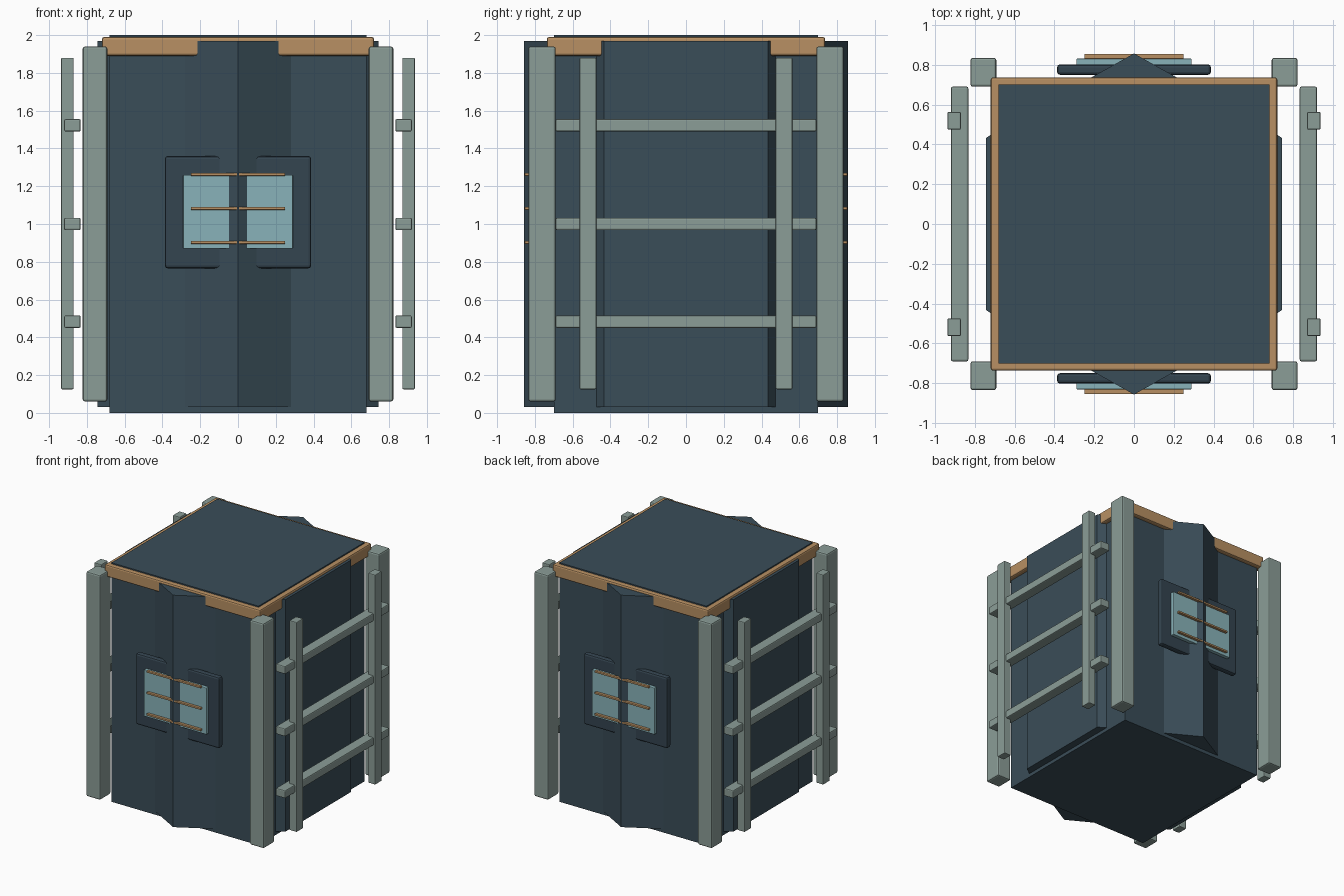
import bpy, bmesh

if "Cube" in bpy.data.objects:
    bpy.data.objects.remove(bpy.data.objects["Cube"])


def material(name, rgb):
    m = bpy.data.materials.new(name)
    m.diffuse_color = (*rgb, 1)
    m.use_nodes = True
    m.node_tree.nodes["Principled BSDF"].inputs["Base Color"].default_value = m.diffuse_color
    return m


NAVY = material("dark slate blue", (0.042, 0.074, 0.098))
PANEL = material("deep navy", (0.034, 0.058, 0.080))
GREY = material("grey green", (0.26, 0.34, 0.312))
TAN = material("tan", (0.48, 0.28, 0.125))
TEAL = material("pale teal", (0.25, 0.45, 0.49))


def prism(name, outline, z0, z1, mat, bevel=0.0):
    """Extrude a counter-clockwise xy outline from z0 to z1."""
    bm = bmesh.new()
    low = [bm.verts.new((x, y, z0)) for x, y in outline]
    high = [bm.verts.new((x, y, z1)) for x, y in outline]
    bm.faces.new(low[::-1])
    bm.faces.new(high)
    n = len(outline)
    for i in range(n):
        j = (i + 1) % n
        bm.faces.new((low[i], low[j], high[j], high[i]))
    bmesh.ops.recalc_face_normals(bm, faces=bm.faces[:])
    mesh = bpy.data.meshes.new(name)
    bm.to_mesh(mesh)
    bm.free()
    mesh.materials.append(mat)
    obj = bpy.data.objects.new(name, mesh)
    bpy.context.collection.objects.link(obj)
    if bevel:
        mod = obj.modifiers.new("soft_edges", 'BEVEL')
        mod.width = bevel
        mod.segments = 2
    return obj


def box(name, x0, x1, y0, y1, z0, z1, mat, bevel=0.0):
    x0, x1 = sorted((x0, x1))
    y0, y1 = sorted((y0, y1))
    return prism(name, [(x0, y0), (x1, y0), (x1, y1), (x0, y1)], z0, z1, mat, bevel)


# Cabin body and the trim band round its top
box("body", -0.68, 0.68, -0.70, 0.70, 0, 2.0, NAVY)
box("top_trim", -0.72, 0.72, -0.737, 0.737, 1.89, 1.99, TAN, 0.012)

for s, end in ((-1, "front"), (1, "back")):
    # Folded door: a shallow ridge down the middle of the wall
    prism(end + "_door_ridge",
          [(-0.28, s * 0.70), (0.28, s * 0.70), (0, s * 0.857)], 0.03, 1.97, NAVY)
    # Window: surround, pane and three bars
    box(end + "_window_surround", -0.387, 0.387, s * 0.75, s * 0.802, 0.765, 1.36, PANEL, 0.015)
    box(end + "_window_pane", -0.29, 0.29, s * 0.79, s * 0.831, 0.87, 1.26, TEAL, 0.004)
    for i, z in enumerate((0.903, 1.083, 1.263)):
        box(f"{end}_window_bar_{i}", -0.25, 0.25, s * 0.83, s * 0.854,
            z - 0.008, z + 0.008, TAN, 0.003)

for s, side in ((-1, "left"), (1, "right")):
    # Raised side panel with sloped edges
    prism(side + "_side_panel",
          [(s * 0.68, -0.475), (s * 0.743, -0.433), (s * 0.743, 0.433), (s * 0.68, 0.475)],
          0.03, 1.97, NAVY)
    # Rails along the side
    for i, z in enumerate((0.483, 1.0, 1.522)):
        box(f"{side}_rail_{i}", s * 0.833, s * 0.92, -0.69, 0.69,
            z - 0.033, z + 0.033, GREY, 0.008)
    for t, end in ((-1, "front"), (1, "back")):
        # Corner post and slim upright
        box(f"{side}_{end}_corner_post", s * 0.692, s * 0.822, t * 0.69, t * 0.835,
            0.06, 1.94, GREY, 0.012)
        box(f"{side}_{end}_upright", s * 0.87, s * 0.937, t * 0.475, t * 0.563,
            0.125, 1.88, GREY, 0.006)
